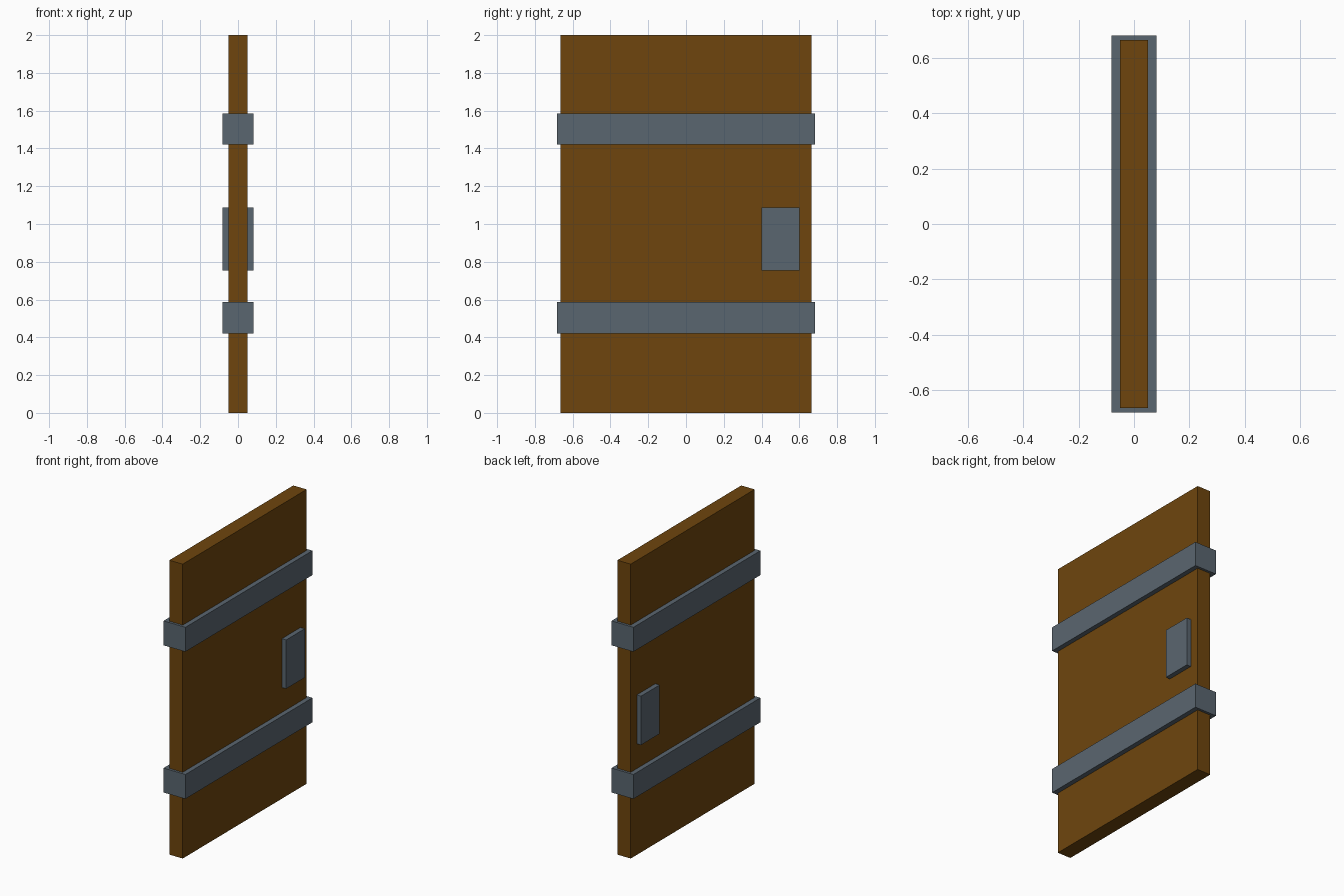
import bpy

if "Cube" in bpy.data.objects:
    bpy.data.objects.remove(bpy.data.objects["Cube"])


def material(name, rgb):
    m = bpy.data.materials.new(name)
    m.diffuse_color = (*rgb, 1.0)
    m.use_nodes = True
    m.node_tree.nodes["Principled BSDF"].inputs["Base Color"].default_value = m.diffuse_color
    return m


wood = material("brown wood", (0.156, 0.060, 0.004))
iron = material("grey iron", (0.102, 0.133, 0.162))


def box(name, x, y, z, mat):
    """Box given by (min, max) ranges on each axis."""
    bpy.ops.mesh.primitive_cube_add(
        size=1, location=[(a + b) / 2 for a, b in (x, y, z)])
    ob = bpy.context.object
    ob.name = name
    ob.scale = [b - a for a, b in (x, y, z)]
    bpy.ops.object.transform_apply(location=False, rotation=False, scale=True)
    ob.data.materials.append(mat)
    return ob


# Door slab
box("door_panel", (-0.05, 0.05), (-0.665, 0.665), (0, 2), wood)

# Iron bands wrapping the slab
for label, z in (("lower", 0.42), ("upper", 1.42)):
    box(label + "_band", (-0.082, 0.082), (-0.682, 0.682), (z, z + 0.166), iron)

# Lock plates on both faces
for label, x in (("left", (-0.082, -0.05)), ("right", (0.05, 0.082))):
    box(label + "_lock_plate", x, (0.4, 0.6), (0.755, 1.087), iron)
